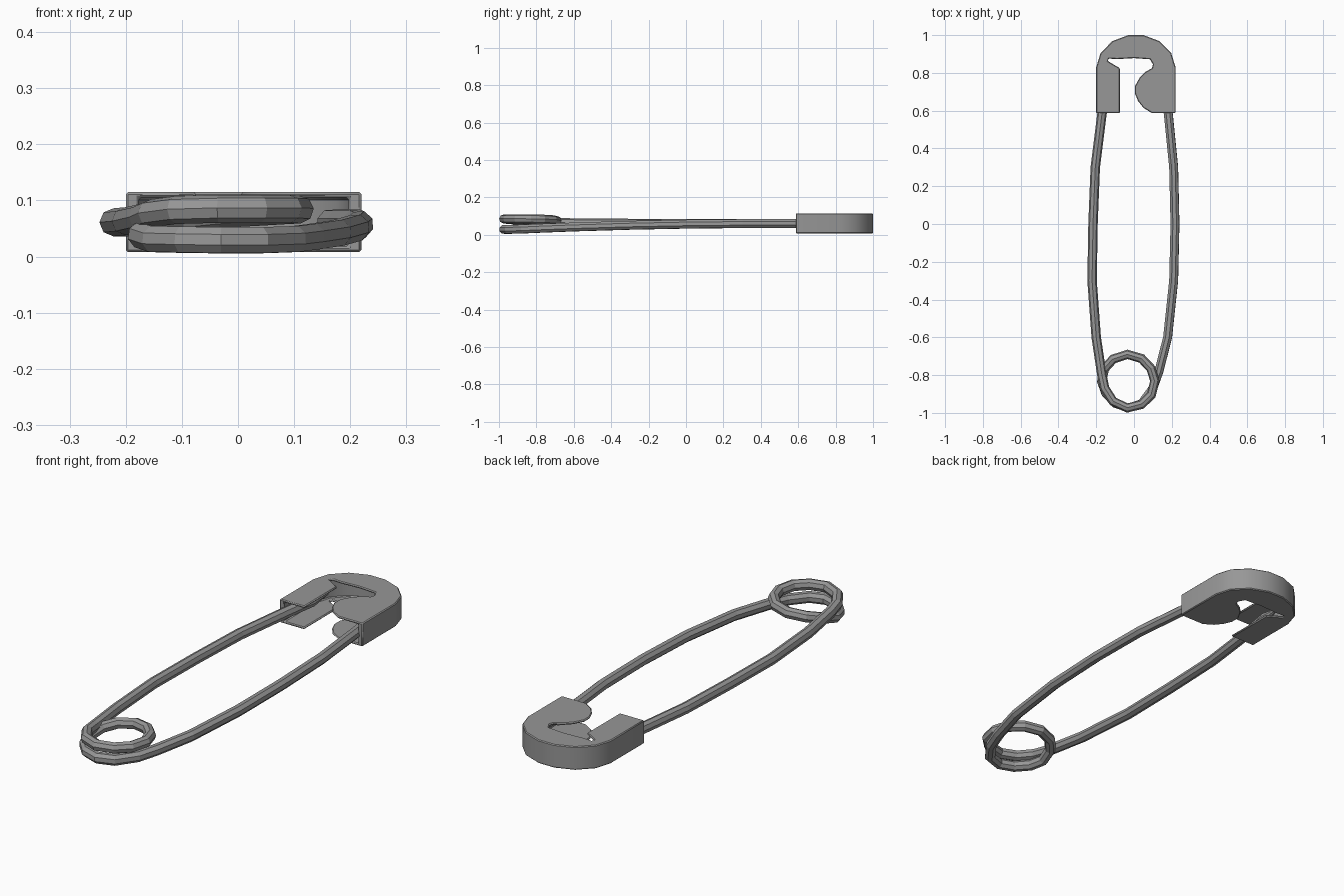
import bpy
import bmesh
from math import radians

cube = bpy.data.objects.get("Cube")
if cube:
    bpy.data.objects.remove(cube, do_unlink=True)

# Single metal colour
steel = bpy.data.materials.new("steel_grey")
steel.use_nodes = True
GREY = (0.31, 0.31, 0.31, 1)
steel.diffuse_color = GREY
steel.node_tree.nodes["Principled BSDF"].inputs["Base Color"].default_value = GREY


def add_object(name, data):
    obj = bpy.data.objects.new(name, data)
    bpy.context.collection.objects.link(obj)
    data.materials.append(steel)
    return obj


def slab(name, outline, z0, z1):
    """Extrude a flat outline from z0 to z1."""
    bm = bmesh.new()
    face = bm.faces.new([bm.verts.new((x, y, z0)) for x, y in outline])
    top = bmesh.ops.extrude_face_region(bm, geom=[face])["geom"]
    for v in top:
        if isinstance(v, bmesh.types.BMVert):
            v.co.z = z1
    bmesh.ops.recalc_face_normals(bm, faces=bm.faces)
    mesh = bpy.data.meshes.new(name)
    bm.to_mesh(mesh)
    bm.free()
    return add_object(name, mesh)


# Cap outline: mirrored outer arc, then the hooked inner edge
MID, FRONT = 0.01, 0.587
half = [(0.21, FRONT), (0.21, 0.83), (0.187, 0.905), (0.125, 0.968), (0.04, 1.0)]
arc = [(MID - x, y) for x, y in half] + [(MID + x, y) for x, y in reversed(half)]
inner = [(0.095, FRONT), (0.05, 0.615), (0.022, 0.65), (0.005, 0.69), (0.005, 0.73),
         (0.03, 0.775), (0.06, 0.805), (0.095, 0.825), (0.1, 0.845), (0.085, 0.872),
         (0, 0.878), (-0.09, 0.873), (-0.135, 0.876), (-0.138, 0.862),
         (-0.075, 0.825), (-0.075, FRONT)]
cap = slab("cap", arc + inner, 0.008, 0.115)

# Hollow the cap, leaving two plates and an outer wall
hollow = [(MID + (x - MID) * 0.89, FRONT + (y - FRONT) * 0.94) for x, y in arc]
hollow[0] = (hollow[0][0], FRONT - 0.1)
hollow[-1] = (hollow[-1][0], FRONT - 0.1)
cutter = slab("cap_cutter", hollow, 0.018, 0.105)
cutter.hide_render = True
cut = cap.modifiers.new("hollow", "BOOLEAN")
cut.operation, cut.solver, cut.object = "DIFFERENCE", "EXACT", cutter
bpy.ops.object.select_all(action="DESELECT")
cap.select_set(True)
bpy.context.view_layer.objects.active = cap
bpy.ops.object.modifier_apply(modifier=cut.name)
bpy.data.objects.remove(cutter, do_unlink=True)
bpy.ops.object.shade_smooth_by_angle(angle=radians(35))
bevel = cap.modifiers.new("soft_edges", "BEVEL")
bevel.width, bevel.segments, bevel.angle_limit = 0.004, 1, radians(50)

# Wire: pointed arm, one and a half coils, fixed arm
path = [
    (-0.13, 0.84, 0.062), (-0.145, 0.74, 0.062), (-0.17, 0.58, 0.061),
    (-0.205, 0.3, 0.061), (-0.217, 0, 0.061), (-0.222, -0.3, 0.061),
    (-0.2, -0.6, 0.063), (-0.17, -0.8, 0.07), (-0.155, -0.87, 0.077),
    (-0.11, -0.94, 0.083), (-0.035, -0.974, 0.085), (0.04, -0.955, 0.085),
    (0.092, -0.905, 0.085), (0.11, -0.83, 0.084), (0.09, -0.765, 0.083),
    (0.04, -0.712, 0.08), (-0.035, -0.69, 0.076), (-0.11, -0.715, 0.068),
    (-0.155, -0.765, 0.055), (-0.172, -0.835, 0.038), (-0.15, -0.895, 0.031),
    (-0.1, -0.95, 0.03), (-0.03, -0.974, 0.029), (0.04, -0.95, 0.029),
    (0.1, -0.87, 0.031), (0.132, -0.78, 0.035), (0.178, -0.6, 0.042),
    (0.21, -0.3, 0.051), (0.217, 0, 0.057), (0.21, 0.3, 0.06),
    (0.182, 0.58, 0.06), (0.165, 0.7, 0.06)]
curve = bpy.data.curves.new("wire", "CURVE")
curve.dimensions = "3D"
curve.bevel_depth = 0.025
curve.bevel_resolution = 2
curve.use_fill_caps = True
spline = curve.splines.new("POLY")
spline.points.add(len(path) - 1)
for point, co in zip(spline.points, path):
    point.co = (*co, 1)
spline.points[0].radius = 0.1
spline.use_smooth = False
add_object("wire", curve)
